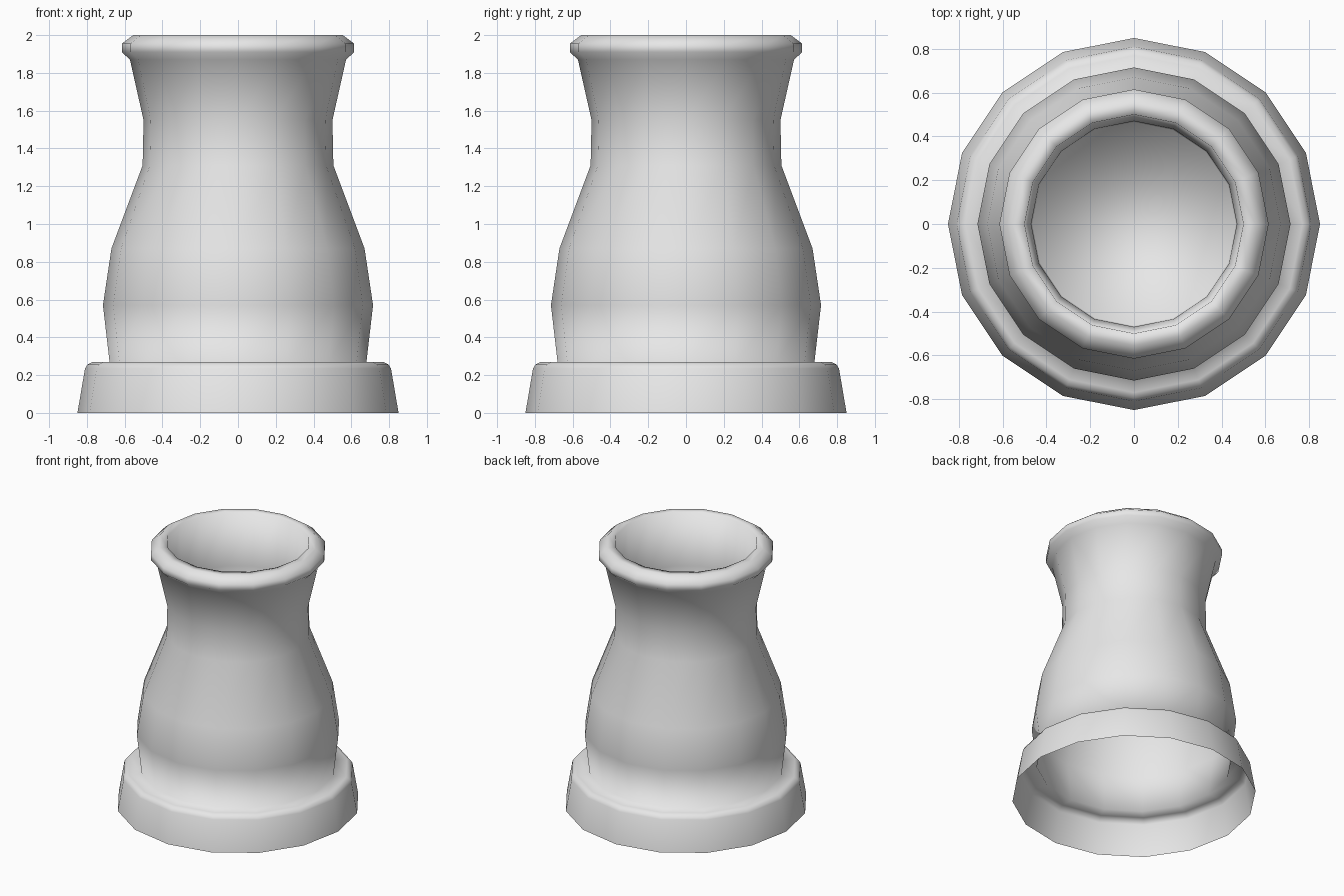
import bpy
import bmesh
import math

SIDES = 16

cube = bpy.data.objects.get("Cube")
if cube:
    bpy.data.objects.remove(cube, do_unlink=True)

grey = bpy.data.materials.new("light_grey")
grey.use_nodes = True
colour = (0.8, 0.8, 0.8, 1.0)
grey.diffuse_color = colour
grey.node_tree.nodes["Principled BSDF"].inputs["Base Color"].default_value = colour


def lathe(name, profile, cap_end=False):
    """Turn a (radius, height) profile around z, optionally closing its last ring."""
    bm = bmesh.new()
    rings = []
    for r, z in profile:
        angles = [2 * math.pi * i / SIDES for i in range(SIDES)]
        rings.append([bm.verts.new((r * math.cos(a), r * math.sin(a), z)) for a in angles])
    for low, high in zip(rings, rings[1:]):
        for i in range(SIDES):
            j = (i + 1) % SIDES
            bm.faces.new((low[i], low[j], high[j], high[i]))
    if cap_end:
        bm.faces.new(rings[-1])
    for face in bm.faces:
        face.smooth = True
    mesh = bpy.data.meshes.new(name)
    bm.to_mesh(mesh)
    bm.free()
    mesh.materials.append(grey)
    obj = bpy.data.objects.new(name, mesh)
    bpy.context.collection.objects.link(obj)
    return obj


# Hollow flared foot with a softened shoulder, open underneath
foot = [(0.85, 0), (0.81, 0.235), (0.797, 0.256), (0.77, 0.27), (0.68, 0.27)]

# Bulging body narrowing to a waisted neck
body = [(0.715, 0.57), (0.67, 0.87), (0.505, 1.31), (0.5, 1.55), (0.572, 1.87)]

# Rolled lip
lip = [(0.615, 1.91), (0.615, 1.955), (0.555, 2.0), (0.5, 2.0)]

# Inner wall running down to a closed floor
well = [(0.47, 1.6), (0.465, 1.2)]

lathe("chimney_pot", foot + body + lip + well, cap_end=True)
